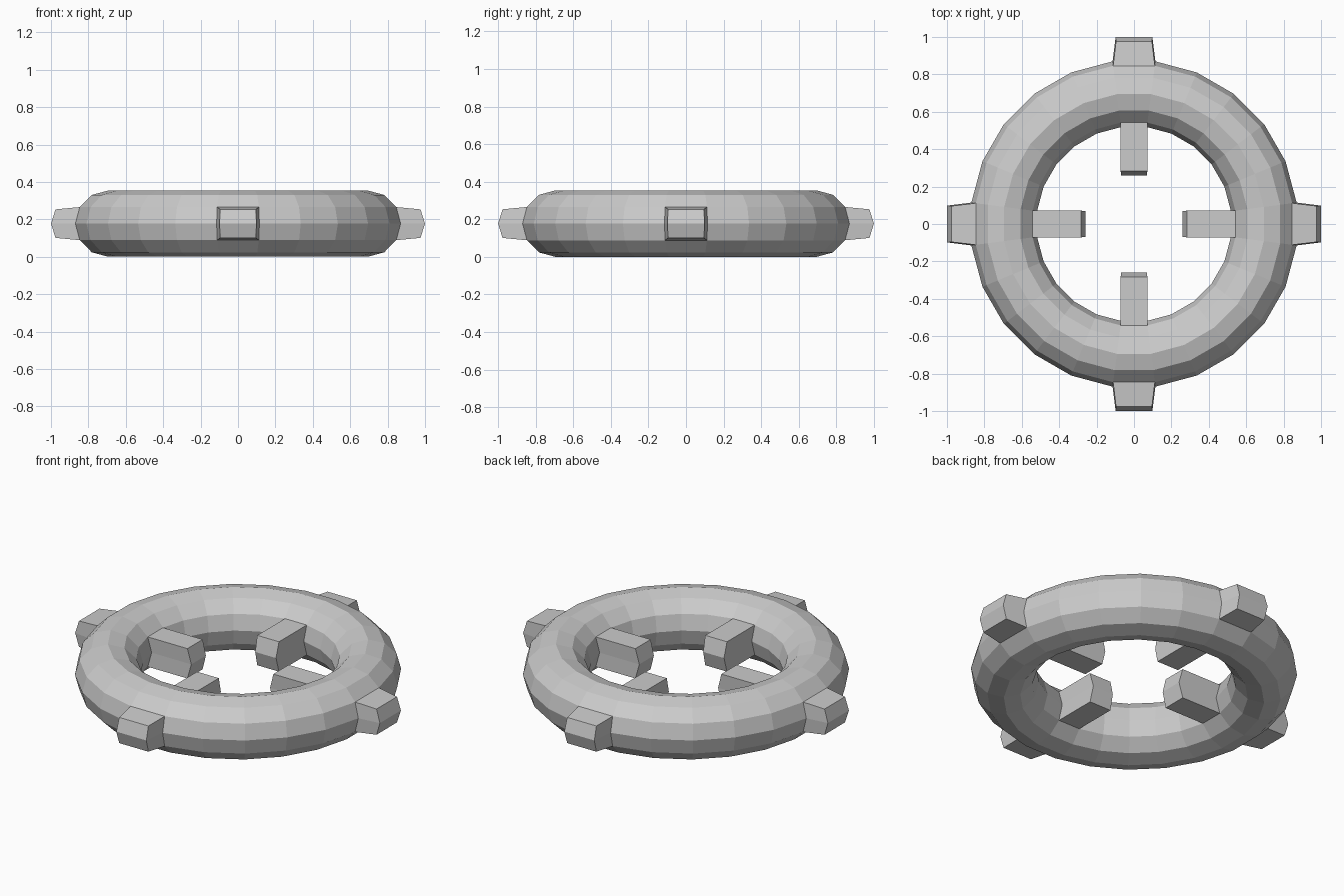
import bpy, bmesh
from math import cos, sin, pi
from mathutils import Vector

if "Cube" in bpy.data.objects:
    bpy.data.objects.remove(bpy.data.objects["Cube"])

MAJOR, MINOR = 0.70, 0.177
N, M = 24, 12          # segments around the ring, sides of the tube

bm = bmesh.new()

# Ring: one facet is centred on each axis
verts = []
for i in range(N):
    a = 2 * pi * (i - 0.5) / N
    loop = []
    for j in range(M):
        t = 2 * pi * j / M
        r = MAJOR + MINOR * cos(t)
        loop.append(bm.verts.new((r * cos(a), r * sin(a), MINOR + MINOR * sin(t))))
    verts.append(loop)
faces = {}
for i in range(N):
    for j in range(M):
        k, l = (i + 1) % N, (j + 1) % M
        faces[i, j] = bm.faces.new((verts[i][j], verts[k][j], verts[k][l], verts[i][l]))


def pull(pair, direction, distance, scale):
    """Extrude a pair of tube facets along a direction, tapering the end."""
    res = bmesh.ops.extrude_face_region(bm, geom=pair)
    tip = [g for g in res["geom"] if isinstance(g, bmesh.types.BMVert)]
    for v in tip:
        off = v.co - Vector((0, 0, MINOR))
        along = direction * off.dot(direction)
        v.co = Vector((0, 0, MINOR)) + along + (off - along) * scale + direction * distance
    bmesh.ops.delete(bm, geom=pair, context='FACES_ONLY')


# Four outer knobs and four inner spokes, grown from the ring facets
for q in range(4):
    i, a = q * N // 4, q * pi / 2
    d = Vector((cos(a), sin(a), 0))
    pull([faces[i, M - 1], faces[i, 0]], d, 0.13, 0.86)
    pull([faces[i, M // 2 - 1], faces[i, M // 2]], -d, 0.26, 1.0)

bmesh.ops.recalc_face_normals(bm, faces=bm.faces)
mesh = bpy.data.meshes.new("spoked_ring")
bm.to_mesh(mesh)
bm.free()
bpy.context.collection.objects.link(bpy.data.objects.new("spoked_ring", mesh))
